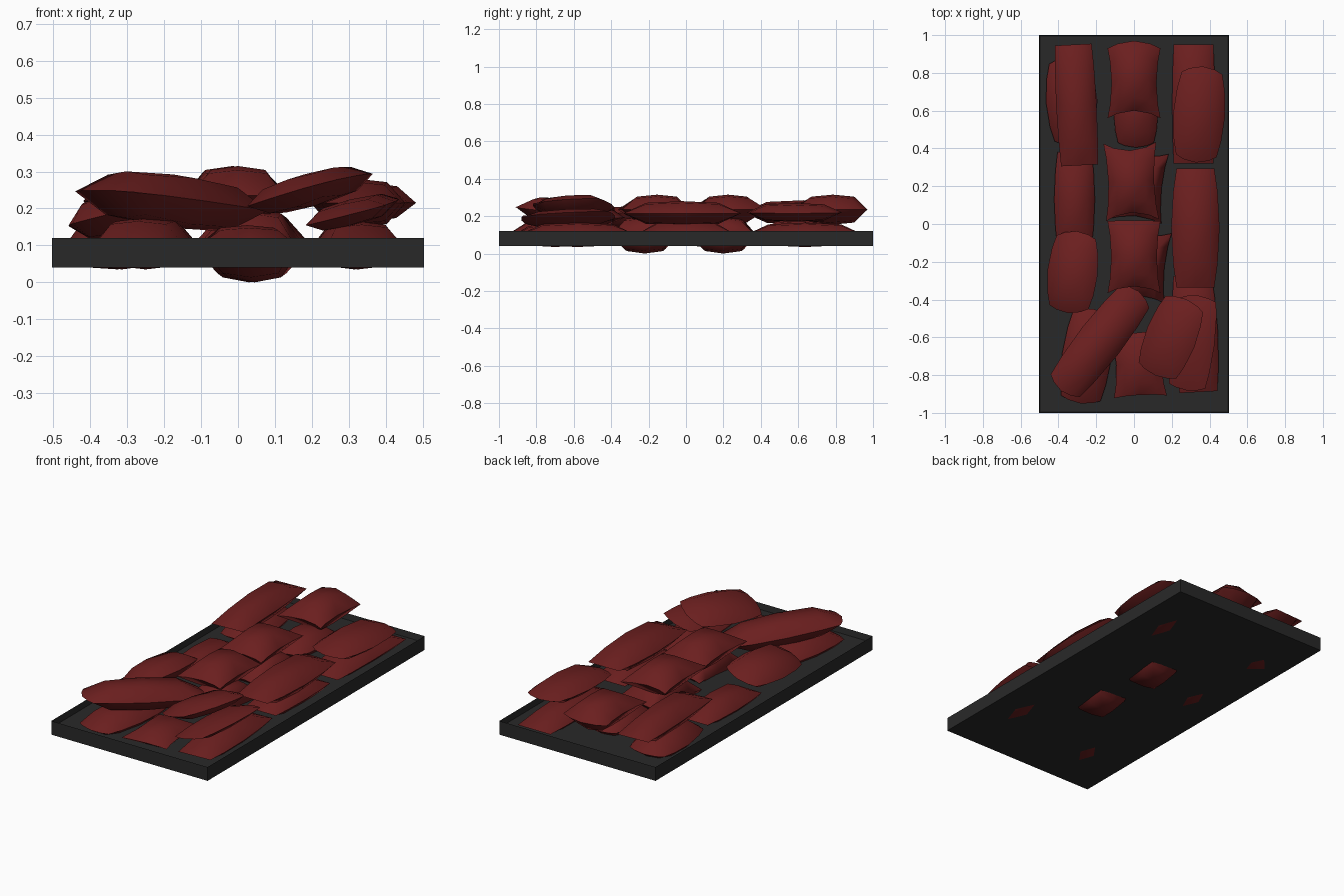
import bpy, bmesh, math
from mathutils import Euler, Vector

if "Cube" in bpy.data.objects:
    bpy.data.objects.remove(bpy.data.objects["Cube"])


def material(name, rgb):
    m = bpy.data.materials.new(name)
    m.diffuse_color = (*rgb, 1)
    m.use_nodes = True
    m.node_tree.nodes["Principled BSDF"].inputs["Base Color"].default_value = m.diffuse_color
    return m


RED = material("dark red", (0.147, 0.0135, 0.0135))
BLACK = material("charcoal black", (0.0215, 0.0215, 0.0215))


def add_object(name, bm, mat):
    me = bpy.data.meshes.new(name)
    bmesh.ops.recalc_face_normals(bm, faces=bm.faces)
    bm.to_mesh(me)
    bm.free()
    me.materials.append(mat)
    ob = bpy.data.objects.new(name, me)
    bpy.context.collection.objects.link(ob)
    return ob


# shallow tray: box with the top face inset and pushed down
bm = bmesh.new()
bmesh.ops.create_cube(bm, size=1)
for v in bm.verts:
    v.co = Vector((v.co.x * 1.008, v.co.y * 2.0, 0.08 + v.co.z * 0.08))
top = max(bm.faces, key=lambda f: f.calc_center_median().z)
bmesh.ops.inset_region(bm, faces=[top], thickness=0.008)
for v in top.verts:
    v.co.z = 0.085
add_object("tray", bm, BLACK)


def sack(name, loc, size, rot=(0, 0, 0), side=0.1, end=0.0, bow=0.0):
    """Pillow: two domed grids joined at a seam.
    side/end pinch the long and short edges (negative bulges), bow shifts the middle along y."""
    w, l, t = size
    nu, nv = 4, 4
    r = Euler([math.radians(a) for a in rot]).to_matrix()
    bm = bmesh.new()

    def point(i, j, s):
        u, v = 2 * i / nu - 1, 2 * j / nv - 1
        h = max(0, (1 - u * u) * (1 - v * v)) ** 0.5
        # spread the inner rings outwards for puffier domes
        u, v = (math.copysign(abs(a) ** 0.7, a) for a in (u, v))
        p = Vector((w / 2 * u * (1 - side * (1 - v * v)),
                    l / 2 * v * (1 - end * (1 - u * u)) + bow * (1 - u * u),
                    s * t / 2 * h))
        return bm.verts.new(r @ p + Vector(loc))

    for s in (1, -1):
        g = [[point(i, j, s) for j in range(nv + 1)] for i in range(nu + 1)]
        for i in range(nu):
            for j in range(nv):
                bm.faces.new((g[i][j], g[i + 1][j], g[i + 1][j + 1], g[i][j + 1]))
    bmesh.ops.remove_doubles(bm, verts=bm.verts, dist=0.0005)
    ob = add_object(name, bm, RED)
    bpy.ops.object.select_all(action='DESELECT')
    ob.select_set(True)
    bpy.context.view_layer.objects.active = ob
    bpy.ops.object.shade_smooth_by_angle(angle=math.radians(60))


# lower layer
LOWER = [
    ("left_back", (-0.33, 0.65, 0.11), (0.21, 0.41, 0.15), (0, -3, 4), -0.3, -0.15, 0),
    ("left_middle", (-0.315, 0.13, 0.10), (0.18, 0.50, 0.13), (0, 0, 0), -0.2, 0, 0),
    ("left_front", (-0.25, -0.70, 0.105), (0.21, 0.45, 0.14), (0, 0, -8), -0.25, -0.12, 0),
    ("centre_back", (0.01, 0.60, 0.115), (0.19, 0.34, 0.13), (0, 0, 0), -0.25, -0.15, 0),
    ("centre_middle", (0.03, 0.20, 0.10), (0.27, 0.37, 0.20), (0, 0, -6), 0.14, 0.14, 0),
    ("centre_front", (0.045, -0.22, 0.10), (0.27, 0.37, 0.20), (0, 0, -6), 0.14, 0.14, 0),
    ("centre_end", (0.025, -0.74, 0.10), (0.28, 0.35, 0.11), (0, 0, 3), 0.15, 0.06, 0),
    ("right_back", (0.315, 0.635, 0.10), (0.21, 0.63, 0.13), (0, 0, 0), -0.08, 0, 0),
    ("right_middle", (0.32, 0.0, 0.11), (0.20, 0.50, 0.13), (0, 0, 0), -0.1, 0, 0),
    ("right_front", (0.325, -0.58, 0.10), (0.20, 0.62, 0.13), (0, 0, 3), -0.2, 0, 0),
]
# upper layer
UPPER = [
    ("left_back", (-0.305, 0.63, 0.22), (0.195, 0.64, 0.13), (0, 0, 3), -0.1, 0, 0),
    ("left_middle", (-0.325, -0.255, 0.185), (0.215, 0.37, 0.12), (0, -14, -6), -0.28, -0.18, 0),
    ("left_front", (-0.18, -0.62, 0.22), (0.195, 0.60, 0.145), (-5, 0, -38), -0.22, -0.12, 0),
    ("centre_back", (0.0, 0.745, 0.235), (0.28, 0.37, 0.16), (0, 0, 0), 0.15, 0, 0.04),
    ("centre_middle", (-0.015, 0.225, 0.235), (0.28, 0.41, 0.16), (0, 0, 2), 0.14, 0.2, 0),
    ("centre_front", (0.0, -0.175, 0.235), (0.28, 0.38, 0.16), (0, 0, 0), 0.14, 0.08, 0.02),
    ("right_back", (0.345, 0.58, 0.22), (0.215, 0.44, 0.10), (0, 2, -4), -0.28, -0.16, 0),
    ("right_middle", (0.325, -0.02, 0.215), (0.20, 0.63, 0.13), (0, 0, 0), -0.28, 0, 0),
    ("right_front_tilted", (0.31, -0.63, 0.19), (0.20, 0.46, 0.07), (3, -14, -8), -0.2, -0.1, 0),
    ("right_front_top", (0.195, -0.60, 0.25), (0.225, 0.38, 0.09), (4, -16, -23), -0.25, -0.15, 0),
]
for layer, rows in (("lower", LOWER), ("upper", UPPER)):
    for name, *args in rows:
        sack(f"{layer}_{name}_sack", *args)
